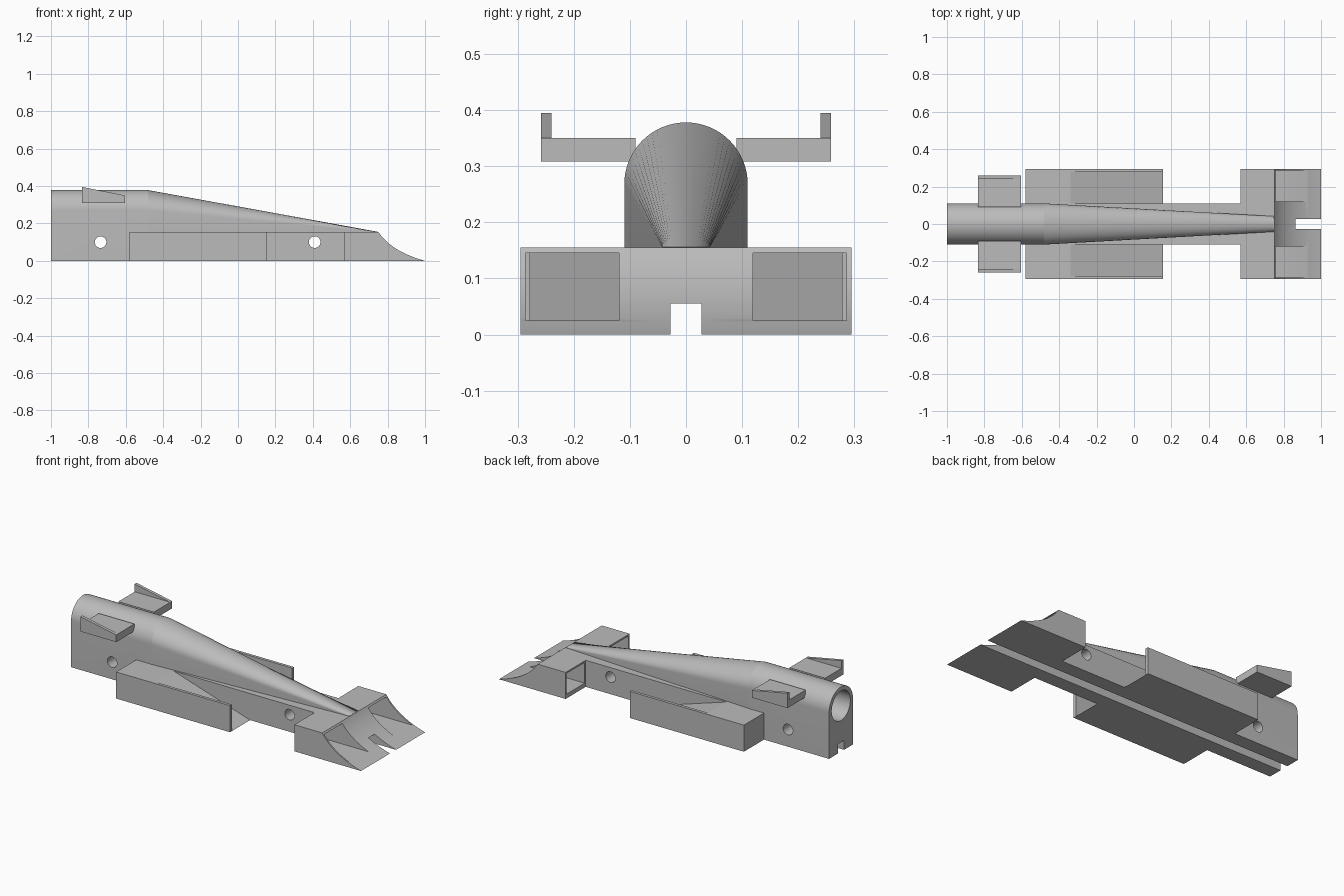
import bpy
import bmesh
from math import cos, sin, pi, radians
from mathutils import Vector

default_cube = bpy.data.objects.get("Cube")
if default_cube:
    bpy.data.objects.remove(default_cube, do_unlink=True)

grey = bpy.data.materials.new("plain grey")
grey.use_nodes = True
colour = (0.5, 0.5, 0.5, 1)
grey.diffuse_color = colour
grey.node_tree.nodes["Principled BSDF"].inputs["Base Color"].default_value = colour

DECK = 0.155      # height of the flat lower deck
HALF = 0.11       # half width of the body
SPAN = 0.295      # half width of wing and side pods
SHOULDER = -0.48  # where the body begins to taper


def loft(name, first, second):
    """Closed solid between two matching rings of points."""
    bm = bmesh.new()
    a = [bm.verts.new(p) for p in first]
    b = [bm.verts.new(p) for p in second]
    n = len(a)
    for i in range(n):
        j = (i + 1) % n
        bm.faces.new((a[i], a[j], b[j], b[i]))
    bm.faces.new(a)
    bm.faces.new(b)
    bmesh.ops.recalc_face_normals(bm, faces=bm.faces)
    mesh = bpy.data.meshes.new(name)
    bm.to_mesh(mesh)
    bm.free()
    mesh.materials.append(grey)
    obj = bpy.data.objects.new(name, mesh)
    bpy.context.collection.objects.link(obj)
    return obj


def along_y(name, profile, y0, y1):
    return loft(name, [(x, y0, z) for x, z in profile], [(x, y1, z) for x, z in profile])


def along_x(name, profile, x0, x1):
    return loft(name, [(x0, y, z) for y, z in profile], [(x1, y, z) for y, z in profile])


def rect(a0, a1, b0, b1):
    return [(a0, b0), (a1, b0), (a1, b1), (a0, b1)]


def circle(a, b, r, n=40):
    return [(a + r * cos(2 * pi * i / n), b + r * sin(2 * pi * i / n)) for i in range(n)]


def arch(half, base, spring, rise, n=32):
    top = [(half * cos(pi * i / n), spring + rise * sin(pi * i / n)) for i in range(n + 1)]
    return [(half, base)] + top + [(-half, base)]


def activate(obj):
    bpy.ops.object.select_all(action='DESELECT')
    obj.select_set(True)
    bpy.context.view_layer.objects.active = obj


def carve(obj, cutters):
    for cutter in cutters:
        cutter.hide_render = True
        mod = obj.modifiers.new("cut", 'BOOLEAN')
        mod.operation = 'DIFFERENCE'
        mod.solver = 'EXACT'
        mod.object = cutter
        activate(obj)
        bpy.ops.object.modifier_apply(modifier=mod.name)
        bpy.data.objects.remove(cutter, do_unlink=True)


def smooth(obj):
    activate(obj)
    bpy.ops.object.shade_smooth_by_angle(angle=radians(30))


def slot_cutter():
    return along_x("slot_cutter", rect(-0.028, 0.028, -0.1, 0.055), -1.1, 1.1)


def axle_cutter(x):
    return along_y("axle_cutter", circle(x, 0.1, 0.031), -0.2, 0.2)


# Rear body with rounded top, cartridge bore, axle hole and underside slot
rear_body = along_x("rear_body", arch(HALF, 0, 0.268, 0.11), -1, SHOULDER)
bore = along_x("bore_cutter", circle(0, 0.268, 0.086), -1.1, -0.52)
carve(rear_body, [slot_cutter(), axle_cutter(-0.735), bore])
smooth(rear_body)

# Flat chassis rail that carries the tapered cowl
chassis = along_x("chassis", rect(-HALF, HALF, 0, DECK), SHOULDER, 0.57)
carve(chassis, [slot_cutter(), axle_cutter(0.41)])
smooth(chassis)

# Cowl narrowing and sinking from the shoulder to the nose
back = [Vector((SHOULDER, y, z)) for y, z in arch(HALF, DECK, 0.268, 0.11)]
tip = [Vector((0.745, p.y * 0.38, DECK + (p.z - DECK) * 0.004)) for p in back]
smooth(loft("cowl", back, tip))

# Front wing with a concave leading edge and two open ducts
start, bend, end = Vector((0.75, DECK)), Vector((0.82, 0.05)), Vector((1, 0))
curve = []
for i in range(21):
    t = i / 20
    p = start * (1 - t) ** 2 + bend * 2 * t * (1 - t) + end * t * t
    curve.append((p.x, p.y))
front_wing = along_y("front_wing", [(0.57, 0), (0.57, DECK)] + curve, -SPAN, SPAN)
ducts = [along_x("duct_cutter", rect(s * 0.119, s * 0.286, 0.025, 0.145), 0.5, 1.1)
         for s in (-1, 1)]
carve(front_wing, [slot_cutter()] + ducts)
smooth(front_wing)

for side, s in (("left", 1), ("right", -1)):
    # Side pod: block with a ramp running down behind a thin outer wall
    ramp = [(-0.58, 0), (0.155, 0), (-0.34, DECK), (-0.58, DECK)]
    along_y(side + "_pod", ramp, s * HALF, s * 0.278)
    along_y(side + "_pod_wall", rect(-0.58, 0.155, 0, DECK), s * 0.278, s * SPAN)

    # Rear wing with a tapered end plate
    along_y(side + "_rear_wing", rect(-0.835, -0.605, 0.308, 0.35), s * 0.09, s * 0.24)
    plate = [(-0.835, 0.308), (-0.605, 0.308), (-0.605, 0.35), (-0.835, 0.395)]
    along_y(side + "_end_plate", plate, s * 0.24, s * 0.258)
